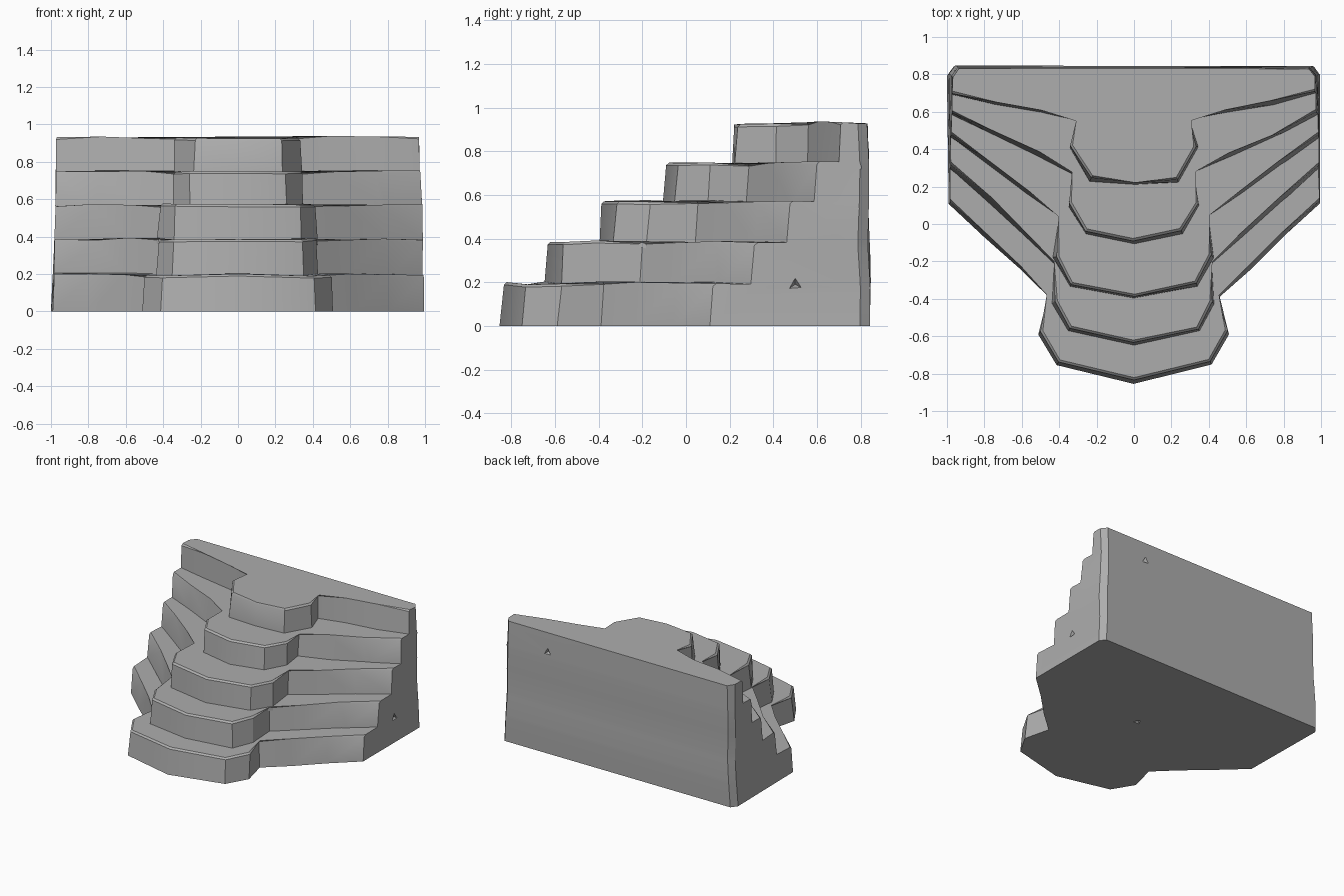
import bpy, bmesh, math
from mathutils import Vector, noise

if "Cube" in bpy.data.objects:
    bpy.data.objects.remove(bpy.data.objects["Cube"], do_unlink=True)

stone = bpy.data.materials.new("grey stone")
stone.use_nodes = True
GREY = (0.42, 0.42, 0.42, 1)
stone.diffuse_color = GREY
stone.node_tree.nodes["Principled BSDF"].inputs["Base Color"].default_value = GREY


def add_object(name, bm):
    mesh = bpy.data.meshes.new(name)
    bm.to_mesh(mesh)
    bm.free()
    mesh.materials.append(stone)
    obj = bpy.data.objects.new(name, mesh)
    bpy.context.collection.objects.link(obj)
    return obj


def tier_outline(wing_y, tread):
    """Half outline from back corner to nose, mirrored to the other side."""
    outer, inner = Vector((0.99, wing_y)), Vector(tread[0])
    half = [Vector((0.955, 0.845)), Vector((0.99, 0.8)), outer]
    half += [outer.lerp(inner, t) for t in (0.35, 0.7)]
    half += [Vector(p) for p in tread]
    left = [Vector((-p.x, p.y)) for p in half]
    return left + [p for p in reversed(half) if p.x > 0]


def make_tier(name, z0, z1, wing_y, tread):
    bm = bmesh.new()
    outline = tier_outline(wing_y, tread)
    low, high = [], []
    for p in outline:
        fixed = p.y > 0.75                      # back wall stays flush
        top = p if fixed else Vector((p.x if abs(p.x) > 0.9 else p.x * 0.975, p.y + 0.015))
        low.append(bm.verts.new((p.x, p.y, z0)))
        high.append(bm.verts.new((top.x, top.y, z1)))
    bm.faces.new(reversed(low))
    bm.faces.new(high)
    n = len(low)
    for i in range(n):
        j = (i + 1) % n
        bm.faces.new((low[i], low[j], high[j], high[i]))
    # Worn front edge of the tier
    rim = [e for e in bm.edges if all(v.co.z > z1 - 0.001 and v.co.y < 0.75 for v in e.verts)]
    bmesh.ops.bevel(bm, geom=rim, offset=0.012, segments=1, affect='EDGES')
    return add_object(name, bm)


def combine(target, other, operation):
    mod = target.modifiers.new(operation, 'BOOLEAN')
    mod.operation, mod.solver, mod.object = operation, 'EXACT', other
    bpy.context.view_layer.objects.active = target
    bpy.ops.object.modifier_apply(modifier=mod.name)
    bpy.data.objects.remove(other, do_unlink=True)


# Tiers: top height, wing end, tread outline from root to nose
tiers = [
    (0.20, 0.11, [(0.46, -0.39), (0.51, -0.59), (0.415, -0.755), (0, -0.85)]),
    (0.385, 0.30, [(0.42, -0.21), (0.435, -0.43), (0.35, -0.575), (0, -0.645)]),
    (0.57, 0.46, [(0.405, 0.04), (0.43, -0.18), (0.345, -0.335), (0, -0.395)]),
    (0.75, 0.58, [(0.325, 0.27), (0.35, 0.1), (0.26, -0.05), (0, -0.105)]),
    (0.93, 0.69, [(0.30, 0.55), (0.345, 0.4), (0.235, 0.225), (0, 0.205)]),
]
steps, floor = None, 0
for number, (top, wing, tread) in enumerate(tiers):
    tier = make_tier(f"step_{number}", floor, top, wing, tread)
    if steps is None:
        steps = tier
    else:
        combine(steps, tier, 'UNION')
    floor = top - 0.03
steps.name = "stone_steps"

# Small triangular chips in the side, back and underside
for place, normal in [((0.99, 0.5, 0.19), (1, 0, 0)),
                      ((0.6, 0.845, 0.78), (0, 1, 0)),
                      ((0.05, 0.1, 0), (0, 0, -1))]:
    bm = bmesh.new()
    bmesh.ops.create_cone(bm, cap_ends=True, segments=3, radius1=0, radius2=0.06, depth=0.08)
    chip = add_object("chip_cutter", bm)
    chip.hide_render = True
    chip.rotation_euler = Vector(normal).to_track_quat('Z', 'Y').to_euler()
    chip.location = place
    bpy.context.view_layer.update()
    combine(steps, chip, 'DIFFERENCE')

# Taper the block upward and give the stone an uneven, hewn surface
for v in steps.data.vertices:
    p = v.co.copy()
    wobble = noise.noise_vector(p * 3.1) * 0.014
    if p.z < 0.01:
        wobble.z = 0
    v.co = p + wobble
    if abs(p.x) > 0.9:
        v.co.x *= 1.005 - 0.03 * p.z
    if p.y > 0.8:
        v.co.y -= 0.015 * p.z
steps.data.update()

bpy.ops.object.select_all(action='DESELECT')
steps.select_set(True)
bpy.context.view_layer.objects.active = steps
bpy.ops.object.shade_smooth_by_angle(angle=math.radians(30))
